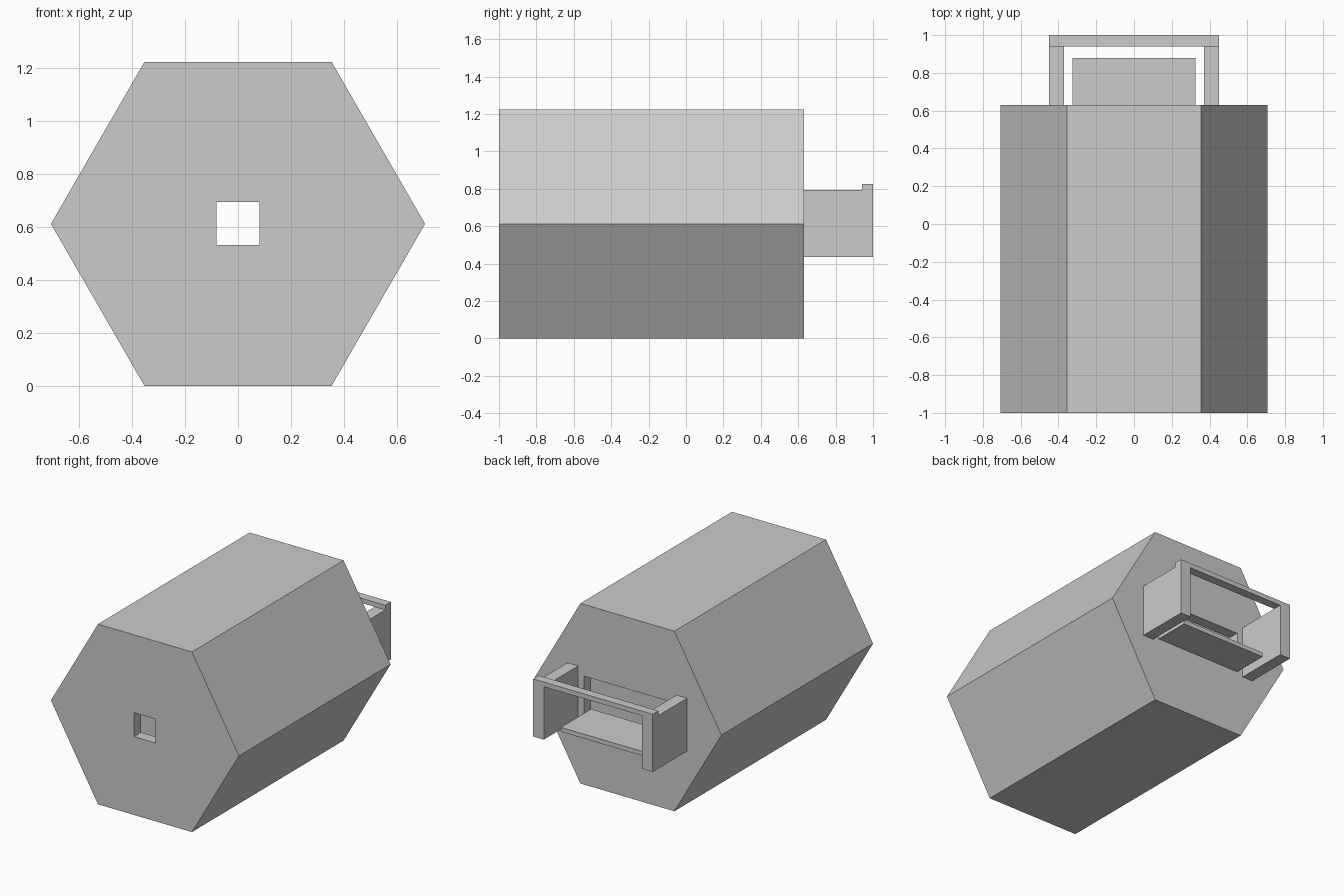
import bpy, bmesh, math

if "Cube" in bpy.data.objects:
    bpy.data.objects.remove(bpy.data.objects["Cube"])

grey = bpy.data.materials.new("plain grey")
grey.diffuse_color = (0.6, 0.6, 0.6, 1)
grey.use_nodes = True
grey.node_tree.nodes["Principled BSDF"].inputs["Base Color"].default_value = grey.diffuse_color

CZ = 0.6125          # height of the prism axis
R = 0.7072           # hexagon corner radius
WALL = 0.075
Y0, Y1 = -1.0, 0.63  # body front and back


def finish(name, bm):
    bmesh.ops.recalc_face_normals(bm, faces=bm.faces[:])
    me = bpy.data.meshes.new(name)
    bm.to_mesh(me)
    bm.free()
    me.materials.append(grey)
    ob = bpy.data.objects.new(name, me)
    bpy.context.collection.objects.link(ob)
    return ob


def prism(name, outline, axis, a, b):
    """Extrude a 2D outline along x (outline y,z) or y (outline x,z)."""
    bm = bmesh.new()
    put = (lambda p, t: (t, p[0], p[1])) if axis == 'x' else (lambda p, t: (p[0], t, p[1]))
    face = bm.faces.new([bm.verts.new(put(p, a)) for p in outline])
    ext = bmesh.ops.extrude_face_region(bm, geom=[face])
    delta = put((0, 0), b - a)
    bmesh.ops.translate(bm, vec=delta,
                        verts=[g for g in ext["geom"] if isinstance(g, bmesh.types.BMVert)])
    return finish(name, bm)


def hexagon(r):
    return [(r * math.cos(math.radians(60 * i)), CZ + r * math.sin(math.radians(60 * i)))
            for i in range(6)]


def box(name, x0, x1, y0, y1, z0, z1):
    return prism(name, [(x0, z0), (x1, z0), (x1, z1), (x0, z1)], 'y', y0, y1)


# hollow hexagonal body with a square front hole and a wide back opening
body = prism("hexagonal_body", hexagon(R), 'y', Y0, Y1)
cutters = [
    prism("cavity_cutter", hexagon(R - WALL / math.cos(math.pi / 6)), 'y', Y0 + WALL, Y1 - WALL),
    box("front_hole_cutter", -0.081, 0.081, Y0 - 0.1, Y0 + 0.2, 0.533, 0.695),
    box("back_opening_cutter", -0.325, 0.325, Y1 - 0.2, Y1 + 0.1, 0.485, 0.737),
]
for c in cutters:
    c.hide_render = True
    mod = body.modifiers.new(c.name, 'BOOLEAN')
    mod.operation = 'DIFFERENCE'
    mod.solver = 'EXACT'
    mod.object = c
bpy.context.view_layer.objects.active = body
for m in list(body.modifiers):
    bpy.ops.object.modifier_apply(modifier=m.name)
for c in cutters:
    bpy.data.objects.remove(c)

# open flap, level with the bottom of the back opening
box("open_flap", -0.325, 0.325, Y1, 0.88, 0.455, 0.485)

# side plates of the rear frame
for side, s in (("left", -1), ("right", 1)):
    x0, x1 = sorted((s * 0.37, s * 0.45))
    box(side + "_side_plate", x0, x1, Y1, 1.0, 0.435, 0.795)

# cross bar joining the side plates
box("cross_bar", -0.45, 0.45, 0.94, 1.0, 0.795, 0.827)
